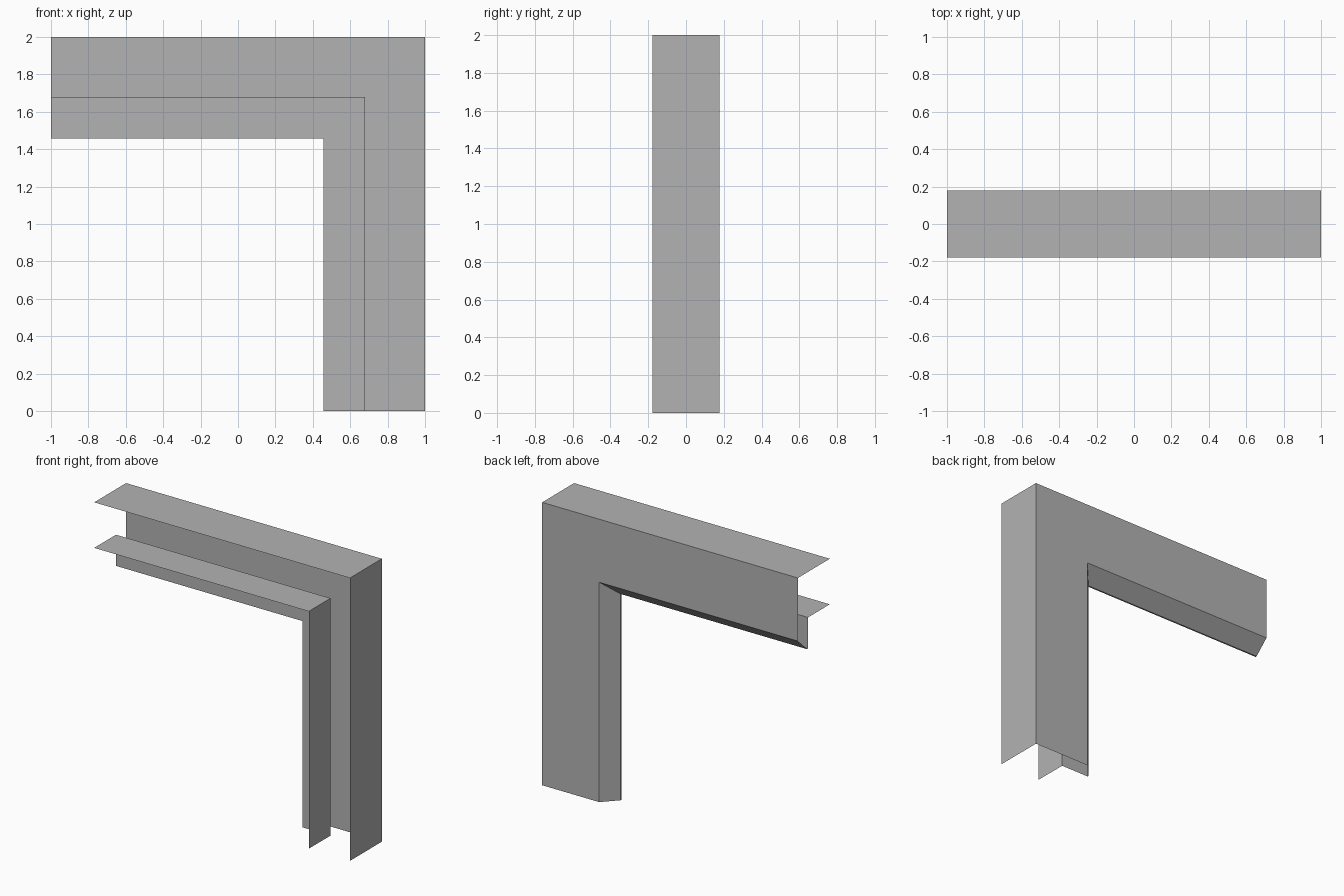
import bpy
import bmesh

# Remove the default cube
cube = bpy.data.objects.get("Cube")
if cube:
    bpy.data.objects.remove(cube, do_unlink=True)

# Single flat grey
grey = bpy.data.materials.new("sheet_grey")
grey.use_nodes = True
color = (0.45, 0.45, 0.45, 1.0)
grey.diffuse_color = color
grey.node_tree.nodes["Principled BSDF"].inputs["Base Color"].default_value = color

# Sheet cross-section: (distance inward from the outer edge, depth y)
FRONT, BACK, REBATE = -0.178, 0.178, 0.065
profile = [
    (0.0, FRONT),      # outer flange
    (0.0, BACK),       # back web
    (0.446, BACK),     # bevel
    (0.542, 0.076),    # narrow lip
    (0.542, REBATE),   # rebate plate
    (0.322, REBATE),   # inner flange
    (0.322, FRONT),
]


def mitred_ring(d, y):
    """Path at inset d: head end, mitred corner, foot of the jamb."""
    return [(-1.0, y, 2.0 - d), (1.0 - d, y, 2.0 - d), (1.0 - d, y, 0.0)]


# Sweep the section along the head and down the jamb
bm = bmesh.new()
rings = [[bm.verts.new(p) for p in mitred_ring(d, y)] for d, y in profile]
for a, b in zip(rings, rings[1:]):
    for j in range(len(a) - 1):
        bm.faces.new((a[j], a[j + 1], b[j + 1], b[j]))

mesh = bpy.data.meshes.new("door_frame_corner")
bm.to_mesh(mesh)
bm.free()
mesh.materials.append(grey)
frame = bpy.data.objects.new("door_frame_corner", mesh)
bpy.context.collection.objects.link(frame)
